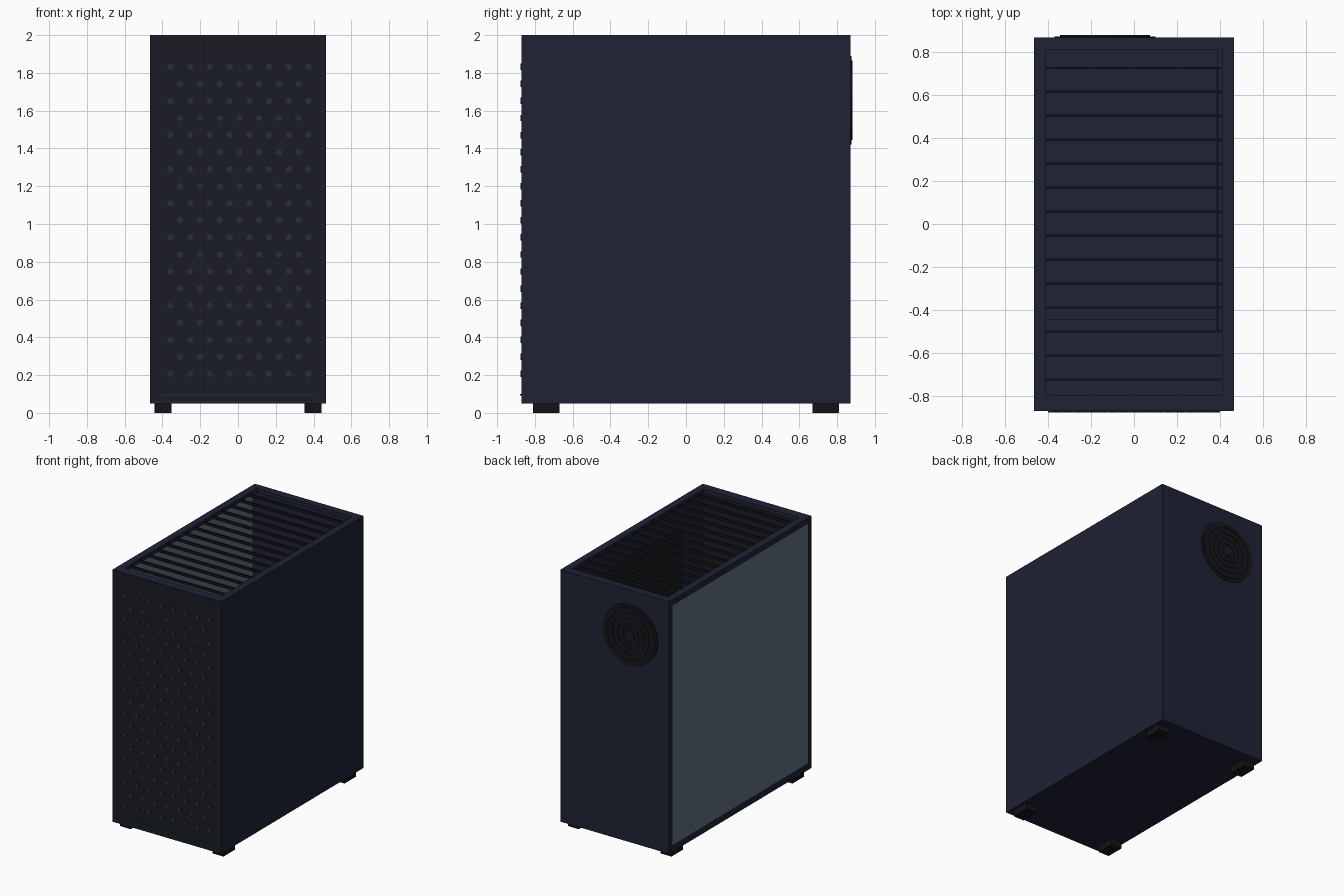
import bpy, bmesh, math
from mathutils import Matrix, Vector

if "Cube" in bpy.data.objects:
    bpy.data.objects.remove(bpy.data.objects["Cube"])


def material(name, rgb):
    m = bpy.data.materials.new(name)
    m.diffuse_color = (*rgb, 1)
    m.use_nodes = True
    m.node_tree.nodes["Principled BSDF"].inputs["Base Color"].default_value = m.diffuse_color
    return m


NAVY = material("navy_steel", (0.014, 0.016, 0.036))
DARK = material("dark_panel", (0.011, 0.012, 0.018))
BLACK = material("black_plastic", (0.007, 0.007, 0.009))
DOT = material("vent_dot", (0.022, 0.025, 0.05))
GLASS = material("tinted_glass", (0.12, 0.16, 0.21))
STRIP = material("strip_teal", (0.01, 0.03, 0.04))


def finish(name, bm, mat):
    mesh = bpy.data.meshes.new(name)
    bm.to_mesh(mesh)
    bm.free()
    mesh.materials.append(mat)
    obj = bpy.data.objects.new(name, mesh)
    bpy.context.collection.objects.link(obj)
    return obj


def add_box(bm, x0, x1, y0, y1, z0, z1):
    centre = Vector((x0 + x1, y0 + y1, z0 + z1)) / 2
    scale = Matrix.Diagonal((x1 - x0, y1 - y0, z1 - z0, 1))
    bmesh.ops.create_cube(bm, size=1, matrix=Matrix.Translation(centre) @ scale)


def boxes(name, mat, *dims):
    bm = bmesh.new()
    for d in dims:
        add_box(bm, *d)
    return finish(name, bm, mat)


def add_disc(bm, centre, r, depth, sides):
    bmesh.ops.create_cone(bm, cap_ends=True, segments=sides, radius1=r, radius2=r, depth=depth,
                          matrix=Matrix.Translation(centre) @ Matrix.Rotation(math.pi / 2, 4, 'X'))


def add_ring(bm, centre, r0, r1, depth, sides=48):
    # rectangular section spun around the y axis
    prof = [(r0, -depth / 2), (r1, -depth / 2), (r1, depth / 2), (r0, depth / 2)]
    loops = []
    for i in range(sides):
        a = math.tau * i / sides
        loops.append([bm.verts.new(Vector(centre) + Vector((r * math.cos(a), y, r * math.sin(a))))
                      for r, y in prof])
    for i in range(sides):
        a, b = loops[i], loops[(i + 1) % sides]
        for j in range(4):
            k = (j + 1) % 4
            bm.faces.new((a[j], a[k], b[k], b[j]))
    bmesh.ops.recalc_face_normals(bm, faces=bm.faces)


X, Y, Z0, Z1 = 0.465, 0.87, 0.05, 2.0

# shell
boxes("right_side_panel", NAVY, (X - 0.03, X, -Y, Y, Z0, Z1 - 0.015))
boxes("back_panel", NAVY, (-X, X - 0.03, Y - 0.04, Y, Z0, Z1 - 0.015))
boxes("floor_panel", NAVY, (-X, X - 0.03, -Y, Y - 0.04, Z0, Z0 + 0.01),
      (-X, X - 0.03, -Y + 0.04, Y - 0.04, Z0 + 0.01, Z0 + 0.04))
boxes("front_panel", DARK, (-X, X - 0.001, -Y - 0.001, -Y + 0.04, Z0 + 0.01, Z1 - 0.005))

# open top frame
boxes("top_frame", NAVY,
      (-X, -0.41, -Y, Y, Z1 - 0.03, Z1), (0.41, X, -Y, Y, Z1 - 0.03, Z1),
      (-0.41, 0.41, -Y, -0.80, Z1 - 0.03, Z1), (-0.41, 0.41, 0.81, Y, Z1 - 0.03, Z1))

# glass side with its rails
boxes("glass_rails", NAVY, (-X, -X + 0.02, -Y + 0.03, Y - 0.03, Z0, 0.10),
      (-X, -X + 0.02, -Y + 0.03, Y - 0.03, 1.955, Z1 - 0.01))
boxes("glass_side_panel", GLASS, (-X + 0.001, -X + 0.012, -0.835, 0.835, 0.10, 1.955))

# top slats
boxes("top_slats", BLACK,
      *[(-0.41, 0.41, y - 0.005, y + 0.005, Z1 - 0.03, Z1 - 0.008)
        for y in (0.728 - 0.1118 * i for i in range(14))])

# interior parts
boxes("motherboard_tray", DARK, (0.385, 0.395, -0.50, 0.72, 0.45, 1.83))
boxes("power_supply_shroud", NAVY, (-0.41, 0.39, -0.445, 0.82, 0.09, 0.45))

# front vent dots in staggered rows
bm = bmesh.new()
for row in range(19):
    odd = row % 2
    for col in range(8 - odd):
        add_disc(bm, (-0.358 + 0.1044 * (col + odd / 2), -0.872, 1.832 - 0.0903 * row), 0.017, 0.01, 8)
finish("front_vent_dots", bm, DOT)

# front bottom strip
boxes("front_light_strip", STRIP, (-0.40, 0.40, -0.878, -0.86, 0.092, 0.10))

# rear fan grille
C = Vector((-0.135, Y, 1.655))
bm = bmesh.new()
add_disc(bm, C, 0.235, 0.01, 48)
finish("fan_mount", bm, BLACK)
bm = bmesh.new()
for r in (0.21, 0.165, 0.12, 0.075):
    add_ring(bm, C + Vector((0, 0.005, 0)), r - 0.012, r, 0.014)
add_disc(bm, C + Vector((0, 0.005, 0)), 0.035, 0.014, 32)
finish("fan_grille_rings", bm, DARK)
bm = bmesh.new()
for i in range(2):
    m = Matrix.Translation(C + Vector((0, 0.004, 0))) @ Matrix.Rotation(math.pi / 4 + i * math.pi / 2, 4, 'Y')
    bmesh.ops.create_cube(bm, size=1, matrix=m @ Matrix.Diagonal((0.41, 0.012, 0.012, 1)))
finish("fan_grille_spokes", bm, DARK)

# feet
for sx, side in ((-1, "left"), (1, "right")):
    for sy, end in ((-1, "front"), (1, "back")):
        x, y = sx * 0.397, sy * 0.74
        boxes(f"{end}_{side}_foot", BLACK, (x - 0.046, x + 0.046, y - 0.071, y + 0.071, 0, Z0 + 0.005))
